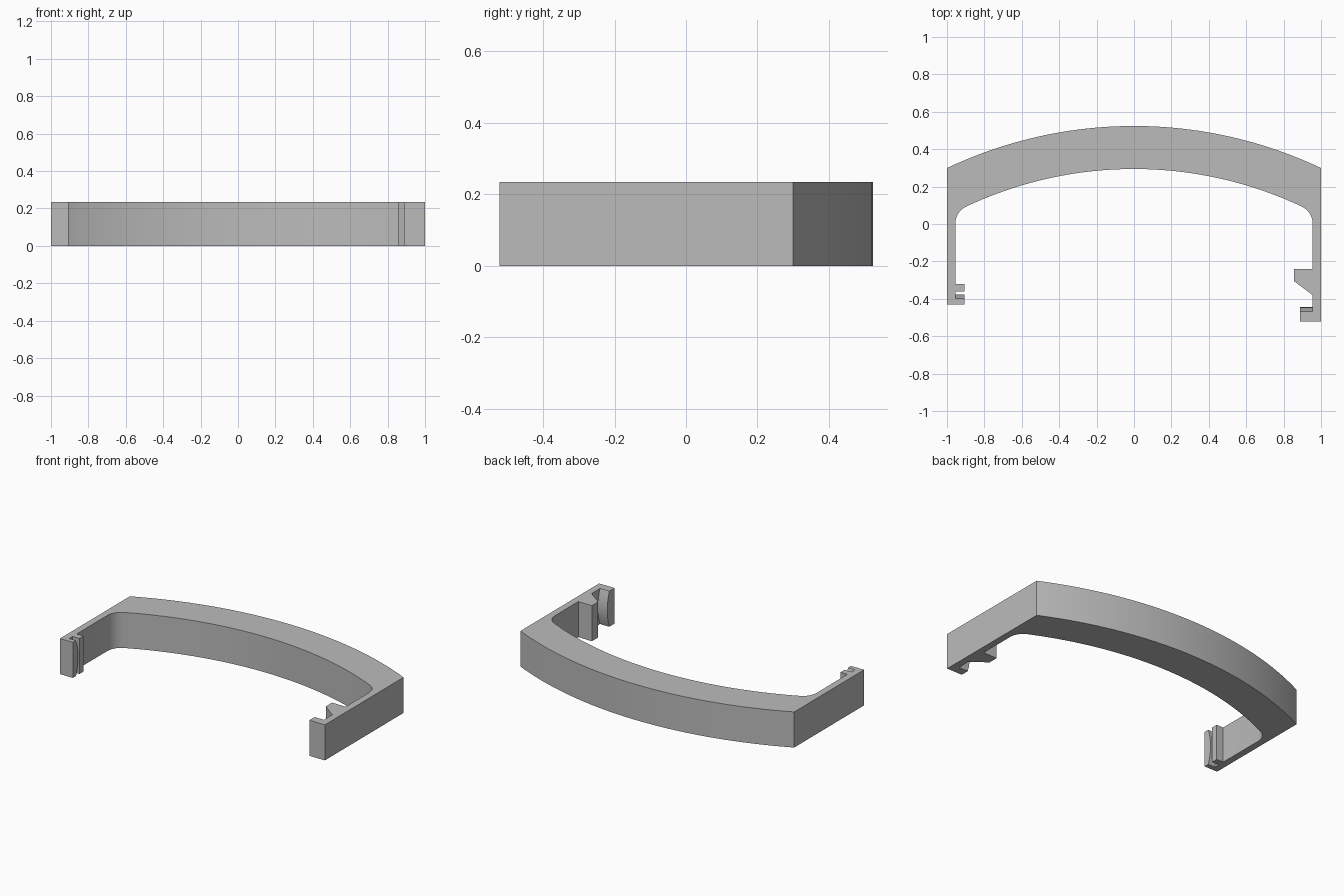
import bpy, bmesh, math
from math import sin, cos, asin, sqrt, atan2

if "Cube" in bpy.data.objects:
    bpy.data.objects.remove(bpy.data.objects["Cube"])

H = 0.235                      # height of the whole bracket
CY, R_OUT, R_IN = -1.811, 2.335, 2.105   # concentric bow arcs
WALL, FILLET = 0.955, 0.1      # inner face of the arms, corner radius

mat = bpy.data.materials.new("plain grey")
mat.diffuse_color = (0.5, 0.5, 0.5, 1)
mat.use_nodes = True
mat.node_tree.nodes["Principled BSDF"].inputs["Base Color"].default_value = mat.diffuse_color


def arc(cx, cy, r, a0, a1, n):
    """Points on an arc, angles measured from +x."""
    return [(cx + r * cos(a0 + (a1 - a0) * i / n),
             cy + r * sin(a0 + (a1 - a0) * i / n)) for i in range(n + 1)]


def prism(name, points, to_3d, offset):
    """Extrude a closed 2D outline along offset."""
    bm = bmesh.new()
    face = bm.faces.new([bm.verts.new(to_3d(p)) for p in points])
    ext = bmesh.ops.extrude_face_region(bm, geom=[face])
    verts = [g for g in ext["geom"] if isinstance(g, bmesh.types.BMVert)]
    bmesh.ops.translate(bm, verts=verts, vec=offset)
    bmesh.ops.recalc_face_normals(bm, faces=bm.faces)
    mesh = bpy.data.meshes.new(name)
    bm.to_mesh(mesh)
    bm.free()
    mesh.materials.append(mat)
    obj = bpy.data.objects.new(name, mesh)
    bpy.context.collection.objects.link(obj)
    bpy.ops.object.select_all(action='DESELECT')
    obj.select_set(True)
    bpy.context.view_layer.objects.active = obj
    bpy.ops.object.shade_smooth_by_angle(angle=math.radians(25))
    return obj


# Bowed bridge with both arms, outlined in plan
half = asin(1 / R_OUT)
outer = arc(0, CY, R_OUT, math.pi / 2 + half, math.pi / 2 - half, 48)
fx = WALL - FILLET
fy = CY + sqrt((R_IN - FILLET) ** 2 - fx ** 2)
t = atan2(fy - CY, fx)
right_fillet = arc(fx, fy, FILLET, 0, t, 8)
inner = arc(0, CY, R_IN, t, math.pi - t, 48)
left_fillet = [(-x, y) for x, y in reversed(right_fillet)]
right_arm = [(1, -0.522), (WALL, -0.522), (WALL, -0.38), (0.855, -0.305),
             (0.855, -0.24), (WALL, -0.24)]
left_arm = [(-WALL, -0.32), (-0.905, -0.32), (-0.905, -0.362),
            (-WALL, -0.362), (-WALL, -0.43), (-1, -0.43)]
outline = outer + right_arm + right_fillet + inner[1:-1] + left_fillet + left_arm
prism("bowed_bracket", outline, lambda p: (p[0], p[1], 0), (0, 0, H))


# End hooks whose rear face bulges over the height
def hook(name, x0, x1, front, edge, bulge):
    n = 20
    back = [(edge + bulge * (1 - (2 * i / n - 1) ** 2), H * i / n)
            for i in range(n + 1)]
    prism(name, [(front, 0)] + back + [(front, H)],
          lambda p: (x0, p[0], p[1]), (x1 - x0, 0, 0))


hook("right_end_hook", 0.887, WALL, -0.522, -0.467, 0.022)
hook("left_end_hook", -0.905, -WALL, -0.43, -0.398, 0.022)
